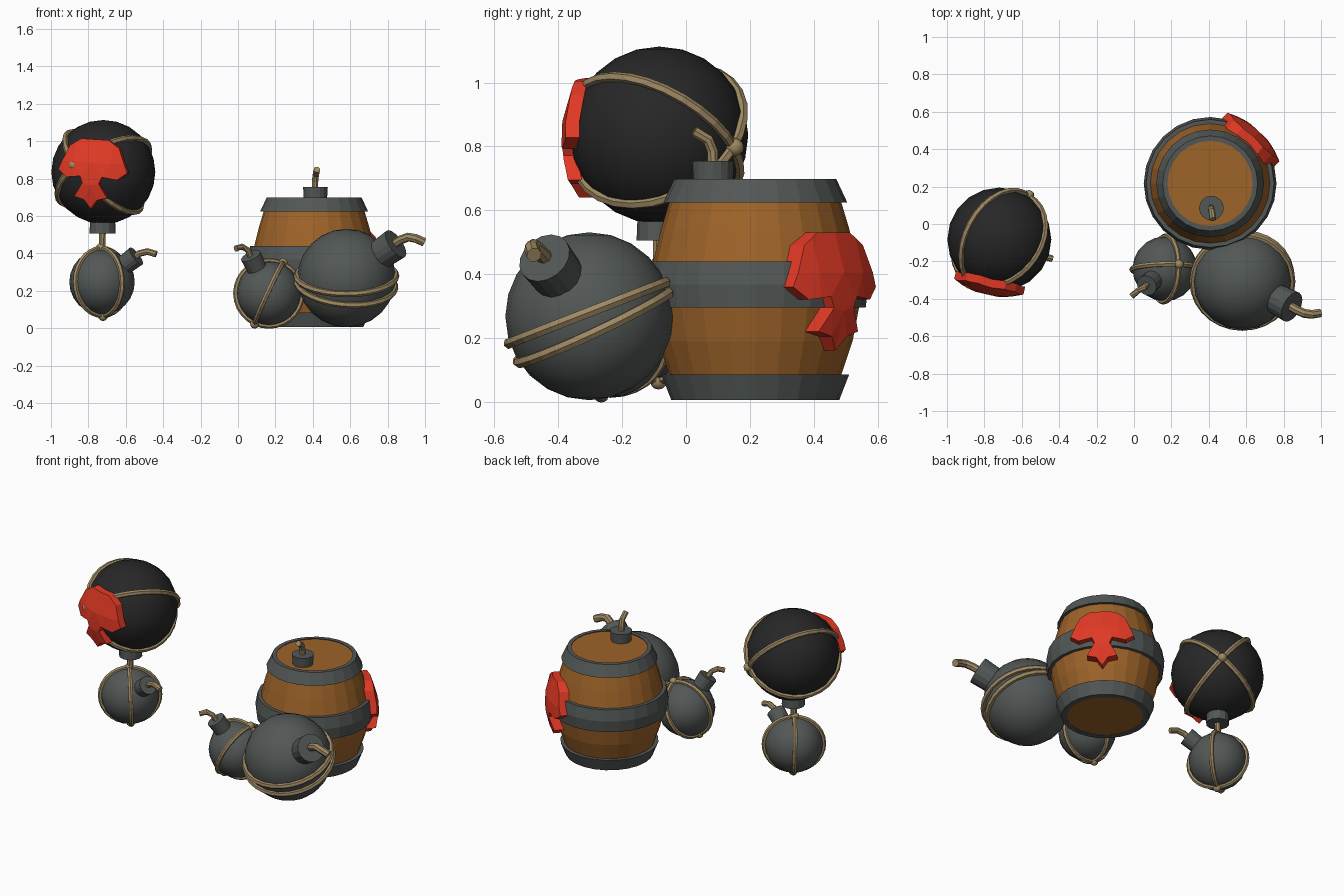
import bpy, bmesh, math
from mathutils import Vector, Matrix

if "Cube" in bpy.data.objects:
    bpy.data.objects.remove(bpy.data.objects["Cube"])


def material(name, rgb):
    m = bpy.data.materials.new(name)
    m.diffuse_color = (*rgb, 1)
    m.use_nodes = True
    m.node_tree.nodes["Principled BSDF"].inputs["Base Color"].default_value = m.diffuse_color
    return m


GRAY = material("iron gray", (0.085, 0.097, 0.092))
BLACK = material("soot black", (0.02, 0.02, 0.021))
WOOD = material("barrel wood", (0.34, 0.125, 0.022))
ROPE = material("rope tan", (0.34, 0.25, 0.125))
RED = material("painted red", (0.75, 0.04, 0.018))


def finish(bm, name, mat, smooth=False):
    bmesh.ops.recalc_face_normals(bm, faces=bm.faces)
    for f in bm.faces:
        f.smooth = smooth
    me = bpy.data.meshes.new(name)
    bm.to_mesh(me)
    bm.free()
    me.materials.append(mat)
    ob = bpy.data.objects.new(name, me)
    bpy.context.collection.objects.link(ob)
    return ob


def aim(d):
    return Vector(d).to_track_quat('Z', 'Y').to_matrix().to_4x4()


def ball(name, c, r, mat, axis=(0, 0, 1), seg=20, rings=12):
    bm = bmesh.new()
    bmesh.ops.create_uvsphere(bm, u_segments=seg, v_segments=rings, radius=r,
                              matrix=Matrix.Translation(c) @ aim(axis))
    finish(bm, name, mat, True)


def lathe(name, c, axis, profile, mat, seg=24, closed=False):
    """Spin (radius, height) pairs; open profiles get end caps."""
    bm = bmesh.new()
    mx = Matrix.Translation(c) @ aim(axis)
    loops = [[bm.verts.new(mx @ Vector((r * math.cos(2 * math.pi * i / seg),
                                        r * math.sin(2 * math.pi * i / seg), h)))
              for i in range(seg)] for r, h in profile]
    pairs = list(zip(loops, loops[1:]))
    if closed:
        pairs.append((loops[-1], loops[0]))
    else:
        bm.faces.new(loops[0])
        bm.faces.new(loops[-1])
    for a, b in pairs:
        for i in range(seg):
            j = (i + 1) % seg
            bm.faces.new((a[i], a[j], b[j], b[i]))
    finish(bm, name, mat)


def rope_ring(name, c, normal, R, r, offset=0):
    n = Vector(normal).normalized()
    prof = [(R + r * math.cos(k * math.pi / 3), r * math.sin(k * math.pi / 3)) for k in range(6)]
    lathe(name, Vector(c) + n * offset, n, prof, ROPE, 28, True)


def crossed_ropes(name, c, axis, side, R, r):
    """Two great circles crossing at the poles, with a knot at each pole."""
    u = Vector(axis).normalized()
    w = Vector(side)
    w = (w - u * w.dot(u)).normalized()
    rope_ring(name + "_rope_a", c, u.cross(w), R, r)
    rope_ring(name + "_rope_b", c, w, R, r)
    for s, tag in ((1, "top"), (-1, "bottom")):
        ball(name + "_knot_" + tag, Vector(c) + u * s * (R + r * .3), r * 1.75, ROPE, u, 8, 6)


def cap(name, c, d, r, start, end):
    lathe(name, c, d, [(r * .93, start), (r, end)], GRAY, 16)


def fuse(name, pts, r):
    """Bent tube through a few points."""
    bm = bmesh.new()
    pts = [Vector(p) for p in pts]
    loops = []
    for i, p in enumerate(pts):
        t = (pts[min(i + 1, len(pts) - 1)] - pts[max(i - 1, 0)]).normalized()
        a = t.cross(Vector((.3, .8, .1))).normalized()
        b = t.cross(a)
        loops.append([bm.verts.new(p + r * (a * math.cos(k * math.pi / 4) + b * math.sin(k * math.pi / 4)))
                      for k in range(8)])
    for l, m in zip(loops, loops[1:]):
        for k in range(8):
            bm.faces.new((l[k], l[(k + 1) % 8], m[(k + 1) % 8], m[k]))
    bm.faces.new(loops[0])
    bm.faces.new(loops[-1])
    finish(bm, name, ROPE)


def splash(name, c, normal, R, bend, thick, roll=0):
    """Thick red plate with a domed top and pointed tail, bent over a curved surface."""
    half = [(.075, .185), (.135, .145), (.19, .015), (.14, -.025), (.06, -.015),
            (.045, -.05), (.09, -.125), (.035, -.14)]
    outline = half + [(0, -.185)] + [(-x, y) for x, y in reversed(half)]
    bm = bmesh.new()
    bm.faces.new([bm.verts.new((x, y, 0)) for x, y in outline])
    # Cut into strips so the plate can bend
    for co, no in [((x, 0, 0), (1, 0, 0)) for x in (-.1, 0, .1)] + [((0, y, 0), (0, 1, 0)) for y in (-.06, .06)]:
        bmesh.ops.bisect_plane(bm, geom=bm.verts[:] + bm.edges[:] + bm.faces[:],
                               plane_co=co, plane_no=no)
    bmesh.ops.triangulate(bm, faces=[f for f in bm.faces if len(f.verts) > 4])
    n = Vector(normal).normalized()
    right = Vector((0, 0, 1)).cross(n).normalized()
    up = n.cross(right)
    cs, sn = math.cos(roll), math.sin(roll)

    def place(x, y, inset):
        a, b = x * cs - y * sn, x * sn + y * cs
        drop = bend * (R - math.sqrt(R * R - a * a - b * b))
        return Vector(c) + right * a + up * b + n * (R - drop - inset)

    flat = [(v, v.co.x, v.co.y) for v in bm.verts]
    back = {v: bm.verts.new(place(x, y, thick)) for v, x, y in flat}
    faces = bm.faces[:]
    rim = [e for e in bm.edges if e.is_boundary]
    for f in faces:
        bm.faces.new([back[v] for v in reversed(f.verts)])
    for e in rim:
        a, b = e.verts
        bm.faces.new((a, b, back[b], back[a]))
    for v, x, y in flat:
        v.co = place(x, y, 0)
    finish(bm, name, RED)


# Barrel with three iron bands
B = (.407, .217, 0)
UP = (0, 0, 1)
lathe("barrel_body", B, UP, [(.235, .008), (.268, .08), (.305, .19), (.325, .295), (.33, .37),
                             (.32, .44), (.295, .54), (.268, .63), (.235, .693)], WOOD)
lathe("barrel_bottom_band", B, UP, [(.228, .005), (.263, .005), (.294, .085), (.255, .085)], GRAY, closed=True)
lathe("barrel_middle_band", B, UP, [(.31, .295), (.346, .295), (.355, .368), (.342, .44), (.31, .44)], GRAY, closed=True)
lathe("barrel_top_band", B, UP, [(.255, .625), (.288, .625), (.254, .698), (.228, .698)], GRAY, closed=True)
cap("barrel_fuse_cap", (.414, .085, 0), UP, .066, .68, .755)
fuse("barrel_fuse", [(.412, .085, .74), (.412, .083, .785), (.416, .07, .82), (.422, .025, .848)], .018)
splash("barrel_splash", (B[0], B[1], .345), (.68, .73, 0), .385, .9, .06)

# Large gray bomb with two slanted rope loops
L = (.58, -.303, .268)
ball("large_bomb", L, .263, GRAY)
rope_ring("large_bomb_rope_upper", L, (0, -.39, 1), .265, .018, .012)
rope_ring("large_bomb_rope_lower", L, (.08, -.47, 1), .263, .018, -.035)
cap("large_bomb_cap", L, (.75, -.4, .52), .086, .22, .35)
fuse("large_bomb_fuse", [(.82, -.43, .44), (.87, -.46, .472), (.91, -.478, .487),
                         (.95, -.483, .48), (.995, -.476, .46)], .024)

# Small gray bomb on the ground
S = (.165, -.24, .186)
ball("small_bomb", S, .173, GRAY)
crossed_ropes("small_bomb", S, (.42, .14, .9), (0, 1, -.1), .176, .015)
cap("small_bomb_cap", S, (-.082, -.075, .17), .057, .15, .24)
fuse("small_bomb_fuse", [(.07, -.325, .38), (.052, -.34, .418), (.02, -.358, .436), (-.012, -.385, .425)], .017)

# Big black bomb, upside down, with its splash
K = (-.72, -.083, .835)
ball("black_bomb", K, .278, BLACK)
crossed_ropes("black_bomb", K, (.55, .82, -.13), (.17, -.09, .16), .28, .017)
lathe("black_bomb_cap", (-.724, -.085, 0), UP, [(.07, .505), (.066, .6)], GRAY, 12)
fuse("black_bomb_fuse", [(-.724, -.085, .52), (-.726, -.086, .48), (-.727, -.086, .43)], .019)
splash("black_bomb_splash", (K[0], K[1], .825), (-.22, -.97, 0), .305, .7, .045, -.06)

# Hanging gray bomb below it
H = (-.727, -.086, .247)
ball("hanging_bomb", H, .175, GRAY)
crossed_ropes("hanging_bomb", H, (-.03, 0, 1), (.6, -.8, 0), .178, .015)
cap("hanging_bomb_cap", H, (.165, -.065, .125), .057, .15, .24)
fuse("hanging_bomb_fuse", [(-.56, -.15, .37), (-.53, -.162, .398), (-.485, -.174, .41), (-.437, -.185, .396)], .018)
